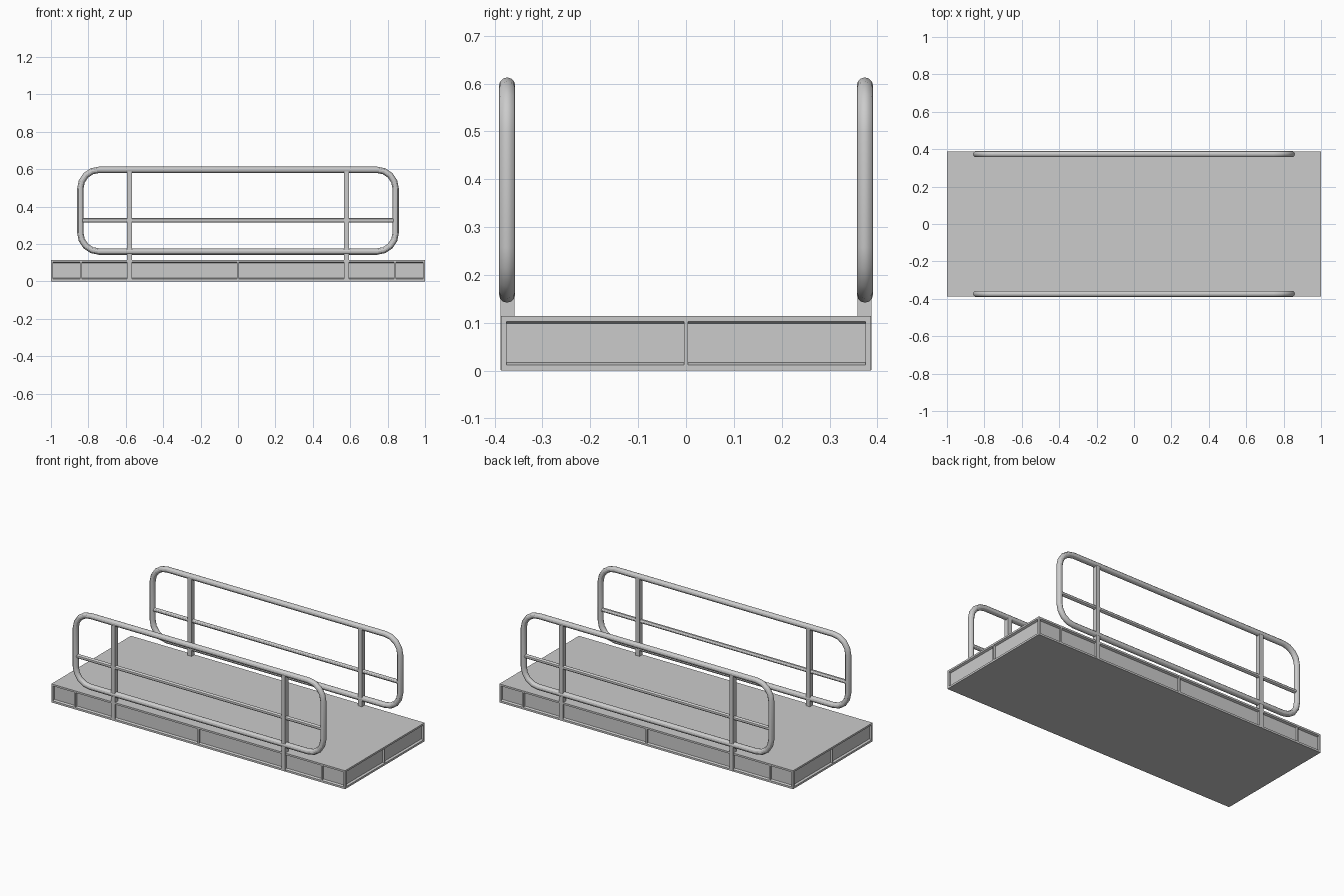
import bpy, bmesh
from math import sin, cos, pi

if "Cube" in bpy.data.objects:
    bpy.data.objects.remove(bpy.data.objects["Cube"])

HX, HY, TOP = 1.0, 0.387, 0.114      # platform half sizes and height
RAIL_Y = 0.374                       # centre plane of the railings
DEPTH = 0.012                        # recess of side panels


def finish(name, bm):
    bmesh.ops.recalc_face_normals(bm, faces=bm.faces)
    mesh = bpy.data.meshes.new(name)
    bm.to_mesh(mesh)
    bm.free()
    ob = bpy.data.objects.new(name, mesh)
    bpy.context.collection.objects.link(ob)
    return ob


def box(name, x0, x1, y0, y1, z0, z1):
    bm = bmesh.new()
    bmesh.ops.create_cube(bm, size=1)
    for v in bm.verts:
        v.co.x = x0 if v.co.x < 0 else x1
        v.co.y = y0 if v.co.y < 0 else y1
        v.co.z = z0 if v.co.z < 0 else z1
    return finish(name, bm)


# Platform: stacked rectangular rings form the lips and the recessed band
bm = bmesh.new()
rings = []
for inset, z in ((0, 0), (0, 0.012), (DEPTH, 0.017), (DEPTH, 0.098), (0, 0.103), (0, TOP)):
    x, y = HX - inset, HY - inset
    rings.append([bm.verts.new(c) for c in ((-x, -y, z), (x, -y, z), (x, y, z), (-x, y, z))])
for a, b in zip(rings, rings[1:]):
    for i in range(4):
        j = (i + 1) % 4
        bm.faces.new((a[i], a[j], b[j], b[i]))
bm.faces.new(rings[0])
bm.faces.new(rings[-1])
finish("platform", bm)

# Frame uprights at the corners and between the panels
Z0, Z1 = 0.011, 0.104
for sy in (-1, 1):
    ya, yb = sorted((sy * HY, sy * (HY - DEPTH - 0.003)))
    for x in (-0.84, 0, 0.84):
        box("side_divider", x - 0.005, x + 0.005, ya, yb, Z0, Z1)
    for sx in (-1, 1):
        xa, xb = sorted((sx * HX, sx * (HX - DEPTH)))
        box("corner_upright", xa, xb, *sorted((sy * HY, sy * (HY - DEPTH))), Z0, Z1)
for sx in (-1, 1):
    xa, xb = sorted((sx * HX, sx * (HX - DEPTH - 0.003)))
    box("end_divider", xa, xb, -0.004, 0.004, Z0, Z1)


def loop_points(hx, z0, z1, r, n):
    pts = []
    for k, (cx, cz) in enumerate(((hx - r, z1 - r), (-hx + r, z1 - r),
                                  (-hx + r, z0 + r), (hx - r, z0 + r))):
        for i in range(n + 1):
            a = (k + i / n) * pi / 2
            pts.append((cx + r * cos(a), cz + r * sin(a)))
    return pts


def tube(name, pts, radius, cyclic):
    cu = bpy.data.curves.new(name, 'CURVE')
    cu.dimensions = '3D'
    cu.bevel_depth = radius
    cu.bevel_resolution = 4
    cu.use_fill_caps = not cyclic
    sp = cu.splines.new('POLY')
    sp.points.add(len(pts) - 1)
    for p, c in zip(sp.points, pts):
        p.co = (*c, 1)
    sp.use_cyclic_u = cyclic
    ob = bpy.data.objects.new(name, cu)
    bpy.context.collection.objects.link(ob)
    bpy.ops.object.select_all(action='DESELECT')
    ob.select_set(True)
    bpy.context.view_layer.objects.active = ob
    bpy.ops.object.convert(target='MESH')
    bpy.ops.object.shade_smooth_by_angle()


# Railings: rounded tube loop, middle bar and square posts on both sides
for sy in (-1, 1):
    y = sy * RAIL_Y
    tube("railing_loop", [(x, y, z) for x, z in loop_points(0.843, 0.159, 0.596, 0.1, 4)], 0.017, True)
    tube("middle_bar", [(-0.843, y, 0.326), (0.843, y, 0.326)], 0.012, False)
    ya, yb = sorted((sy * 0.388, sy * 0.358))
    for x in (-0.58, 0.58):
        box("railing_post", x - 0.013, x + 0.013, ya, yb, 0.001, 0.596)
